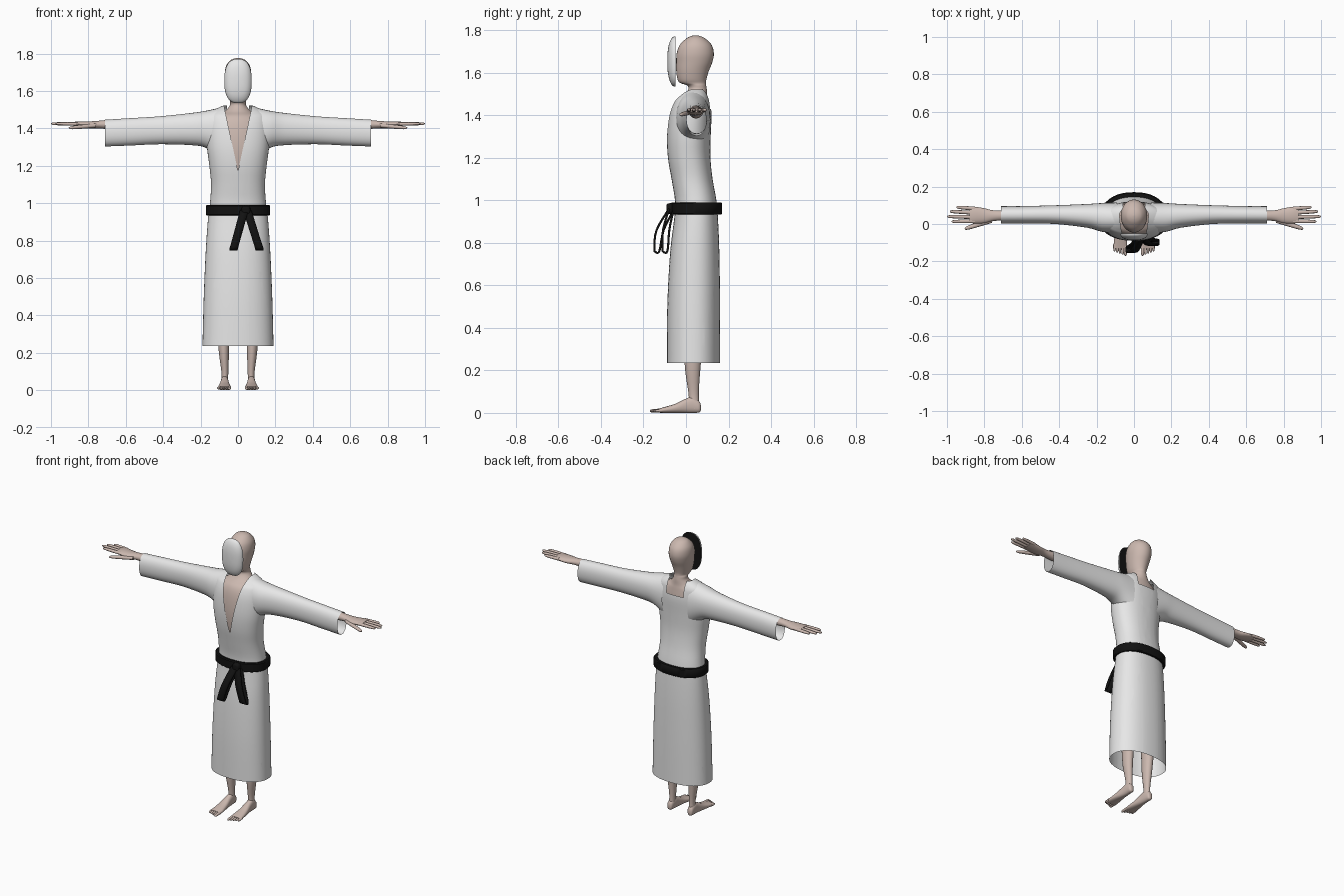
import bpy, bmesh, math
from mathutils import Vector

if "Cube" in bpy.data.objects:
    bpy.data.objects.remove(bpy.data.objects["Cube"], do_unlink=True)


def material(name, colour):
    mat = bpy.data.materials.new(name)
    mat.use_nodes = True
    mat.diffuse_color = (*colour, 1)
    mat.node_tree.nodes["Principled BSDF"].inputs["Base Color"].default_value = (*colour, 1)
    return mat


CLOTH = material("white cloth", (0.8, 0.8, 0.8))
SKIN = material("skin", (0.6, 0.48, 0.43))
BLACK = material("black", (0.006, 0.006, 0.006))


def catmull(rows, steps):
    """Smoothly resample a list of number rows."""
    out = []
    for i in range(len(rows) - 1):
        a, b, c, d = (rows[min(max(k, 0), len(rows) - 1)] for k in range(i - 1, i + 3))
        for s in range(steps):
            t = s / steps
            out.append([q + 0.5 * t * (r - p + t * (2 * p - 5 * q + 4 * r - e + t * (3 * (q - r) + e - p)))
                        for p, q, r, e in zip(a, b, c, d)])
    return out + [list(rows[-1])]


def finish(name, bm, mats, mirror=False):
    bmesh.ops.recalc_face_normals(bm, faces=bm.faces)
    mesh = bpy.data.meshes.new(name)
    bm.to_mesh(mesh)
    bm.free()
    obj = bpy.data.objects.new(name, mesh)
    bpy.context.collection.objects.link(obj)
    for mat in mats:
        mesh.materials.append(mat)
    bpy.ops.object.select_all(action='DESELECT')
    obj.select_set(True)
    bpy.context.view_layer.objects.active = obj
    bpy.ops.object.shade_smooth_by_angle(angle=math.radians(45))
    if mirror:
        obj.modifiers.new("Mirror", 'MIRROR').use_mirror_merge = False
    return obj


def loft(rings, axis, segs=32, power=2.0, steps=4, caps=True):
    """Skin rings of (position, low u, high u, low v, high v) along an axis."""
    bm = bmesh.new()
    loops = []
    for t, u0, u1, v0, v1 in catmull(rings, steps):
        loop = []
        for i in range(segs):
            a = math.tau * i / segs
            c, s = math.cos(a), math.sin(a)
            u = (u0 + u1) / 2 + (u1 - u0) / 2 * math.copysign(abs(c) ** (2 / power), c)
            v = (v0 + v1) / 2 + (v1 - v0) / 2 * math.copysign(abs(s) ** (2 / power), s)
            loop.append(bm.verts.new({'X': (t, u, v), 'Y': (u, t, v), 'Z': (u, v, t)}[axis]))
        loops.append(loop)
    for low, high in zip(loops, loops[1:]):
        for i in range(segs):
            j = (i + 1) % segs
            bm.faces.new((low[i], low[j], high[j], high[i]))
    if caps:
        bm.faces.new(loops[0])
        bm.faces.new(loops[-1])
    return bm


def column(rows):
    """Rows of (height, half width, front, back) as symmetric rings."""
    return [(z, -w, w, f, b) for z, w, f, b in rows]


def digit(name, axis, start, end, radius, flat=1.0):
    """Tapered round-tipped finger or toe between two points."""
    rings = []
    k = "XYZ".index(axis)
    others = [i for i in range(3) if i != k]
    for t, r in ((0, 1), (0.5, 0.95), (0.85, 0.8), (0.97, 0.5), (1, 0.1)):
        p = Vector(start).lerp(Vector(end), t)
        u, v = p[others[0]], p[others[1]]
        rings.append((p[k], u - radius * r, u + radius * r, v - radius * r * flat, v + radius * r * flat))
    finish(name, loft(rings, axis, segs=12, steps=2), [SKIN], mirror=True)


# Robe, open at the hem, with collar openings cut in front and behind
robe = loft(column([
    (0.235, 0.19, -0.09, 0.16), (0.5, 0.183, -0.088, 0.16), (0.75, 0.172, -0.075, 0.157),
    (0.92, 0.16, -0.055, 0.15), (1.0, 0.15, -0.052, 0.143), (1.1, 0.144, -0.068, 0.125),
    (1.2, 0.153, -0.085, 0.115), (1.3, 0.166, -0.09, 0.116), (1.4, 0.17, -0.08, 0.12),
    (1.46, 0.163, -0.06, 0.114), (1.485, 0.148, -0.04, 0.108), (1.505, 0.115, -0.02, 0.1),
    (1.522, 0.078, 0, 0.09)]), 'Z', segs=48, power=2.25, caps=False)
SLOPE, TIP, NAPE, NAPE_HALF = 0.214, 1.17, 1.43, 0.06
cuts = [((0, 0, NAPE), (0, 0, 1))]
for side in (-1, 1):
    cuts.append(((0, 0, TIP), (side, 0, -SLOPE)))
    cuts.append(((side * NAPE_HALF, 0, 0), (1, 0, 0)))
for point, normal in cuts:
    bmesh.ops.bisect_plane(robe, geom=robe.verts[:] + robe.edges[:] + robe.faces[:],
                           plane_co=point, plane_no=normal)


def in_collar(c):
    if c.y < 0.04:
        return abs(c.x) < (c.z - TIP) * SLOPE
    return c.z > NAPE and abs(c.x) < NAPE_HALF


opening = [f for f in robe.faces if in_collar(f.calc_center_median())]
bmesh.ops.delete(robe, geom=opening, context='FACES')
finish("robe", robe, [CLOTH])

# Wide sleeves, open at the cuffs
finish("sleeves", loft([
    (0.09, -0.05, 0.115, 1.24, 1.512), (0.17, -0.042, 0.112, 1.295, 1.494),
    (0.25, -0.02, 0.107, 1.31, 1.482), (0.42, 0, 0.1, 1.315, 1.464),
    (0.58, 0.003, 0.096, 1.308, 1.454), (0.71, 0.003, 0.095, 1.303, 1.446)],
    'X', power=2.2, caps=False), [CLOTH], mirror=True)

# Head, neck and chest as one skin form
finish("head_and_chest", loft(column([
    (1.0, 0.13, -0.04, 0.13), (1.1, 0.13, -0.055, 0.113), (1.2, 0.142, -0.077, 0.106),
    (1.3, 0.154, -0.083, 0.108), (1.4, 0.15, -0.072, 0.112), (1.46, 0.12, -0.05, 0.105),
    (1.49, 0.072, -0.012, 0.1), (1.52, 0.045, 0.01, 0.098), (1.54, 0.042, 0.006, 0.095),
    (1.552, 0.043, -0.028, 0.094), (1.57, 0.05, -0.04, 0.096), (1.61, 0.06, -0.046, 0.108),
    (1.65, 0.067, -0.046, 0.124), (1.69, 0.071, -0.044, 0.131), (1.73, 0.065, -0.03, 0.121),
    (1.76, 0.045, 0, 0.092), (1.772, 0.024, 0.022, 0.068), (1.776, 0.004, 0.041, 0.049)]), 'Z'), [SKIN])

# Convex mask with a black back
mask_rings = []
for y, k in ((-0.088, 0.04), (-0.086, 0.4), (-0.079, 0.72), (-0.067, 0.93), (-0.056, 1), (-0.05, 1)):
    mask_rings.append((y, -0.073 * k, 0.073 * k, 1.653 - 0.118 * k, 1.653 + 0.118 * k))
mask = finish("mask", loft(mask_rings, 'Y', power=2.5, steps=3), [CLOTH, BLACK])
for face in mask.data.polygons:
    face.material_index = int(face.normal.y > 0.9)

# Forearms and palms
finish("hands", loft([
    (0.5, 0.015, 0.08, 1.385, 1.445), (0.68, 0.018, 0.073, 1.395, 1.445),
    (0.75, 0.016, 0.073, 1.4, 1.44), (0.8, 0.004, 0.084, 1.4, 1.437),
    (0.85, 0.003, 0.092, 1.407, 1.437), (0.88, 0.006, 0.09, 1.413, 1.434)],
    'X', segs=20), [SKIN], mirror=True)
fingers = {"little": (0.082, 0.09, 0.95), "ring": (0.06, 0.067, 0.985),
           "middle": (0.037, 0.04, 1.0), "index": (0.015, 0.013, 0.975)}
for label, (y0, y1, tip) in fingers.items():
    digit(label + "_fingers", 'X', (0.85, y0, 1.423), (tip, y1, 1.425), 0.0105, 0.9)
digit("thumbs", 'X', (0.76, 0.02, 1.415), (0.905, -0.025, 1.402), 0.014, 0.8)

# Legs, feet and toes
finish("legs", loft([
    (0.02, 0.053, 0.091, 0.015, 0.064), (0.09, 0.052, 0.088, 0.012, 0.06),
    (0.2, 0.048, 0.102, -0.004, 0.067), (0.32, 0.044, 0.11, -0.01, 0.078),
    (0.5, 0.03, 0.12, -0.02, 0.09), (0.88, 0.012, 0.14, -0.03, 0.115)],
    'Z', segs=20), [SKIN], mirror=True)
finish("feet", loft([
    (0.07, 0.065, 0.08, 0.012, 0.035), (0.062, 0.055, 0.09, 0.002, 0.055),
    (0.03, 0.051, 0.092, 0, 0.075), (0, 0.049, 0.094, 0, 0.067),
    (-0.05, 0.043, 0.102, 0, 0.043), (-0.1, 0.037, 0.108, 0, 0.028),
    (-0.13, 0.037, 0.11, 0.001, 0.02)], 'Y', segs=20, power=2.4), [SKIN], mirror=True)
for i in range(5):
    x = 0.046 + 0.0145 * i
    digit("toes_%d" % (i + 1), 'Y', (x, -0.11, 0.012), (x, -0.17 + 0.006 * i, 0.009),
          0.0095 if i == 0 else 0.0075, 0.95)

# Belt band
finish("belt", loft(column([
    (0.937, 0.145, -0.045, 0.14), (0.933, 0.167, -0.066, 0.165), (0.938, 0.172, -0.072, 0.17),
    (0.985, 0.172, -0.072, 0.17), (0.99, 0.167, -0.066, 0.165), (0.987, 0.14, -0.045, 0.135)]),
    'Z', segs=48, power=2.25, steps=1, caps=False), [BLACK])
finish("belt_knot", loft([
    (-0.092, 0.03, 0.055, 0.945, 0.975), (-0.086, 0.02, 0.065, 0.937, 0.985),
    (-0.06, 0.018, 0.067, 0.935, 0.987)], 'Y', segs=20, power=3, steps=2), [BLACK])


def belt_end(name, top_x, low_x, low_y):
    """Folded strip that hangs from the knot as a narrow loop."""
    path = [(-0.08, 0.96), (low_y * 0.8 - 0.024, 0.86), (low_y - 0.006, 0.775), (low_y, 0.757),
            (low_y + 0.018, 0.762), (low_y * 0.7 - 0.005, 0.86), (-0.06, 0.95)]
    bm = bmesh.new()
    rows = []
    for y, z in catmull(path, 4):
        x = top_x + (low_x - top_x) * (0.96 - z) / 0.2
        rows.append([bm.verts.new((x + s * 0.022, y, z)) for s in (-1, 1)])
    for a, b in zip(rows, rows[1:]):
        bm.faces.new((a[0], a[1], b[1], b[0]))
    strip = finish(name, bm, [BLACK])
    solid = strip.modifiers.new("Thickness", 'SOLIDIFY')
    solid.thickness = 0.01
    solid.offset = 0


belt_end("right_belt_end", 0.033, -0.022, -0.143)
belt_end("left_belt_end", 0.05, 0.113, -0.105)
